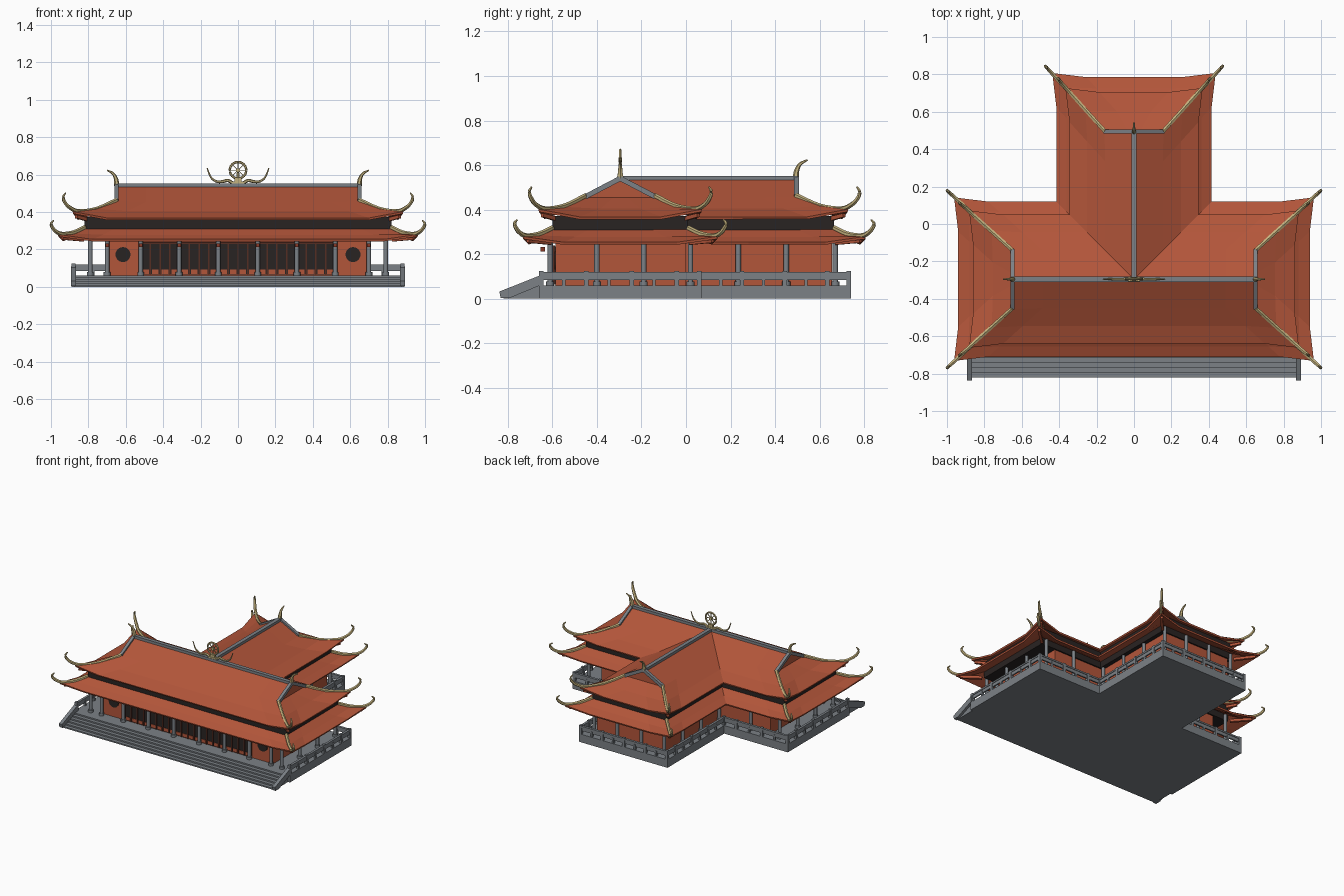
import bpy, bmesh, math
from mathutils import Matrix, Vector

if "Cube" in bpy.data.objects:
    bpy.data.objects.remove(bpy.data.objects["Cube"], do_unlink=True)


def material(name, rgb):
    m = bpy.data.materials.new(name)
    m.use_nodes = True
    m.diffuse_color = (*rgb, 1)
    m.node_tree.nodes["Principled BSDF"].inputs["Base Color"].default_value = (*rgb, 1)
    return m


ORANGE = material("terracotta", (.45, .092, .042))
GREY = material("stone grey", (.20, .22, .24))
TAN = material("pale gold", (.56, .45, .21))
DARK = material("near black", (.022, .017, .016))
BROWN = material("dark brown", (.09, .026, .016))
RED = material("deep red", (.25, .04, .02))

CY = -.295      # depth of the main ridge
WING = .14      # extra length of the rear wing
CENTRE = Matrix.Translation((0, CY, 0))


def turn(deg, shift=0):
    return CENTRE @ Matrix.Rotation(math.radians(deg), 4, 'Z') @ Matrix.Translation((shift, 0, 0))


ENDS = [turn(0), turn(180), turn(90, WING)]


def finish(bm, name, mat, smooth=False):
    me = bpy.data.meshes.new(name)
    bmesh.ops.recalc_face_normals(bm, faces=bm.faces)
    bm.to_mesh(me)
    bm.free()
    ob = bpy.data.objects.new(name, me)
    me.materials.append(mat)
    bpy.context.collection.objects.link(ob)
    if smooth:
        bpy.context.view_layer.objects.active = ob
        ob.select_set(True)
        bpy.ops.object.shade_smooth_by_angle(angle=math.radians(40))
        ob.select_set(False)
    return ob


def box(bm, x0, x1, y0, y1, z0, z1):
    m = Matrix.Translation(((x0 + x1) / 2, (y0 + y1) / 2, (z0 + z1) / 2))
    bmesh.ops.create_cube(bm, size=1, matrix=m @ Matrix.Diagonal((x1 - x0, y1 - y0, z1 - z0, 1)))


def prism(bm, pts, offset):
    f = bm.faces.new([bm.verts.new(p) for p in pts])
    new = bmesh.ops.extrude_face_region(bm, geom=[f])["geom"]
    bmesh.ops.translate(bm, verts=[v for v in new if isinstance(v, bmesh.types.BMVert)], vec=offset)


def cylinder(bm, pos, r, h, axis='Z', n=12):
    m = Matrix.Translation(pos)
    if axis == 'Y':
        m = m @ Matrix.Rotation(math.pi / 2, 4, 'X')
    bmesh.ops.create_cone(bm, cap_ends=True, segments=n, radius1=r, radius2=r, depth=h, matrix=m)


def spline(pts, steps=4):
    p = [Vector(q) for q in pts]
    p = [2 * p[0] - p[1]] + p + [2 * p[-1] - p[-2]]
    out = []
    for a, b, c, d in zip(p, p[1:], p[2:], p[3:]):
        for t in (k / steps for k in range(steps)):
            out.append(b + (c - a) * t / 2 + (a * 2 - b * 5 + c * 4 - d) * t * t / 2
                       + (b * 3 - a - c * 3 + d) * t ** 3 / 2)
    return out + [p[-2]]


def tube(bm, pts, r0, r1, m=Matrix(), sides=6, taper=1.0):
    """Sweep a regular section along pts, thinning from r0 to r1 after the taper start."""
    rings = []
    pts = [m @ Vector(p) for p in pts]
    for i, p in enumerate(pts):
        t = (pts[min(i + 1, len(pts) - 1)] - pts[max(i - 1, 0)]).normalized()
        side = t.cross(Vector((0, 0, 1)))
        side = side.normalized() if side.length > .05 else Vector((0, 1, 0))
        up = side.cross(t)
        r = r0 + (r1 - r0) * (i / (len(pts) - 1)) ** taper
        ang = [2 * math.pi * (k + .5) / sides for k in range(sides)]
        rings.append([bm.verts.new(p + side * r * math.cos(a) + up * r * math.sin(a)) for a in ang])
    for q, s in zip(rings, rings[1:]):
        for k in range(sides):
            j = (k + 1) % sides
            bm.faces.new((q[k], q[j], s[j], s[k]))
    bm.faces.new(rings[0])
    bm.faces.new(rings[-1])


# Roof slopes: each row is distance out, start, end, height
def slope(bm, m, rows, flare_lo, flare_hi, lift):
    grid = []
    n = len(rows) - 1
    for i, (d, lo, hi, z) in enumerate(rows):
        s = (i / n) ** 2
        inset = min(.16, (hi - lo) * .4)
        out = .022 * s
        row = [(d + out * flare_lo, lo - out * flare_lo, z + lift * s * flare_lo), (d, lo + inset, z),
               (d, hi - inset, z), (d + out * flare_hi, hi + out * flare_hi, z + lift * s * flare_hi)]
        grid.append([bm.verts.new(m @ Vector(p)) for p in row])
    for a, b in zip(grid, grid[1:]):
        for k in range(3):
            bm.faces.new((a[k], b[k], b[k + 1], a[k + 1]))


def roof(name, rows, first_end_row, lift):
    bm = bmesh.new()
    w = WING
    slope(bm, turn(-90), [(b, -a, a, z) for b, a, z in rows], 1, 1, lift)
    slope(bm, turn(90), [(b, -a, -b, z) for b, a, z in rows], 1, 0, lift)
    slope(bm, turn(90), [(b, b, a, z) for b, a, z in rows], 0, 1, lift)
    slope(bm, turn(0), [(b, b, a + w, z) for b, a, z in rows], 0, 1, lift)
    slope(bm, turn(180), [(b, -a - w, -b, z) for b, a, z in rows], 1, 0, lift)
    for m in ENDS:
        slope(bm, m, [(a, -b, b, z) for b, a, z in rows[first_end_row:]], 1, 1, lift)
        if first_end_row:   # gable triangle
            b, a, z = rows[1]
            bm.faces.new([bm.verts.new(m @ Vector(p)) for p in ((a, -b, z), (a, b, z), (a, 0, rows[0][2]))])
    bmesh.ops.remove_doubles(bm, verts=bm.verts, dist=.0005)
    ob = finish(bm, name, ORANGE)
    if sum(p.normal.z * p.area for p in ob.data.polygons) < 0:
        ob.data.flip_normals()
    mod = ob.modifiers.new("thickness", 'SOLIDIFY')
    mod.thickness, mod.offset = .012, -1


roof("upper_roof", [(0, .65, .54), (.155, .65, .455), (.25, .755, .404), (.345, .86, .368)], 1, .034)
roof("lower_roof", [(.3, .815, .312), (.36, .88, .278), (.415, .94, .254)], 0, .026)

# Hip ridges with curled horns, verges, ridge tips and corner rafters
hips, verges, rafters = bmesh.new(), bmesh.new(), bmesh.new()
upper_hip = [(.65, .155, .463), (.755, .25, .416), (.85, .335, .403), (.9, .38, .424),
             (.928, .402, .455), (.934, .408, .482), (.922, .398, .502)]
lower_hip = [(.82, .305, .318), (.88, .365, .29), (.94, .42, .282), (.975, .452, .297),
             (.995, .47, .322), (.998, .474, .34), (.986, .463, .354)]
tip = [(.648, 0, .54), (.652, 0, .575), (.668, 0, .605), (.7, 0, .623)]
for m in ENDS:
    for s in (-1, 1):
        for path in (upper_hip, lower_hip):
            tube(hips, spline([(a, b * s, z) for a, b, z in path]), .012, .004, m, taper=3)
        tube(verges, [(.65, 0, .54), (.65, .157 * s, .458)], .016, .016, m, 4)
        tube(rafters, [(.79, .275 * s, .355), (.865, .35 * s, .375)], .014, .012, m, 4)
        tube(rafters, [(.83, .315 * s, .252), (.94, .415 * s, .26)], .014, .012, m, 4)
    tube(hips, spline(tip), .015, .004, m)
box(verges, -.65, .65, CY - .014, CY + .014, .525, .552)
box(verges, -.014, .014, CY, .5, .525, .552)
finish(hips, "hip_ridges_and_horns", TAN, True)
finish(verges, "ridge_beams", GREY)
finish(rafters, "corner_rafters", ORANGE)

# Ridge wheel with curling side scrolls
bm = bmesh.new()
hub = Vector((0, CY, .623))
ring = [hub + Vector((math.cos(a), 0, math.sin(a))) * .044 for a in (math.tau * k / 24 for k in range(25))]
tube(bm, ring, .0065, .0065)
for k in range(4):
    v = Vector((math.cos(k * math.pi / 4), 0, math.sin(k * math.pi / 4))) * .044
    tube(bm, [hub - v, hub + v], .003, .003, sides=4)
cylinder(bm, hub, .011, .016, 'Y')
box(bm, -.032, .032, CY - .012, CY + .012, .55, .562)
box(bm, -.018, .018, CY - .009, CY + .009, .562, .58)
scroll = [(.03, .556), (.055, .568), (.085, .562), (.115, .563), (.145, .585), (.165, .634)]
for s in (-1, 1):
    tube(bm, spline([(x * s, CY, z) for x, z in scroll]), .009, .003, taper=2)
finish(bm, "ridge_wheel", TAN, True)


# T-shaped outline of given half width, half depth, wing half width and wing end
def tee(hx, y0, y1, wx, y2, z):
    half = [(hx, y0), (hx, y1), (wx, y1), (wx, y2)]
    return [(x, y, z) for x, y in half] + [(-x, y, z) for x, y in reversed(half)]


for name, mat, shape, z0, z1 in (
        ("platform", GREY, (.89, -.66, .07, .365, .74), 0, .06),
        ("walls", ORANGE, (.7, -.585, 0, .275, .655), .06, .26),
        ("clerestory_band", DARK, (.82, -.6, .01, .305, .665), .25, .372)):
    bm = bmesh.new()
    prism(bm, tee(*shape, z0), (0, 0, z1 - z0))
    finish(bm, name, mat)

# Front steps and sloping side walls
bm = bmesh.new()
STEPS = 6
for i in range(STEPS):
    box(bm, -.875, .875, -.82 + i * .16 / STEPS, -.65, 0, .06 * (i + 1) / STEPS)
for x in (-.893, .867):
    side = [(-.65, .107), (-.838, .032), (-.832, .004), (-.79, .004), (-.65, .062)]
    prism(bm, [(x, y, z) for y, z in side], (.026, 0, 0))
finish(bm, "front_steps", GREY)

# Columns with bases
bm = bmesh.new()
front_x = [s * x for x in (.105, .315, .52, .7, .79) for s in (-1, 1)]
spots = [(x, -.61) for x in front_x]
for s in (-1, 1):
    spots += [(s * .79, y) for y in (-.4, -.19, .02)] + [(s * .55, .02)]
    spots += [(s * .29, y) for y in (.02, .235, .45, .67)] + [(s * .1, .67)]
for x, y in spots:
    cylinder(bm, (x, y, .172), .012, .225)
    cylinder(bm, (x, y, .068), .018, .02)
finish(bm, "columns", GREY, True)

# Small hanging lanterns in front of the columns
bm = bmesh.new()
for x in front_x[:8]:
    box(bm, x - .009, x + .009, -.652, -.632, .212, .232)
finish(bm, "lanterns", RED)

# Balustrade around the platform sides and rear
bm = bmesh.new()
line = [(.88, -.65), (.88, .06), (.355, .06), (.355, .73), (0, .73)]
for s in (-1, 1):
    for (xa, ya), (xb, yb) in zip(line, line[1:]):
        x0, x1 = sorted((xa * s, xb * s))
        for w, z0, z1 in ((.009, .108, .12), (.005, .084, .108)):
            box(bm, x0 - w, x1 + w, ya - w, yb + w, z0, z1)
        n = round((x1 - x0 + yb - ya) / .1)
        for k in range(n + 1):
            x, y = (xa + (xb - xa) * k / n) * s, ya + (yb - ya) * k / n
            w, top = (.01, .125) if k % 2 == 0 else (.007, .1)
            box(bm, x - w, x + w, y - w, y + w, .055, top)
finish(bm, "balustrade", GREY)

# Front doors with bars and lower panels, and round windows
doors, bars, panels = bmesh.new(), bmesh.new(), bmesh.new()
box(doors, -.525, .525, -.59, -.58, .065, .235)
for x in (-.615, .615):
    cylinder(doors, (x, -.586, .172), .04, .01, 'Y', 24)
COUNT = 20
for k in range(COUNT + 1):
    x = -.52 + 1.04 * k / COUNT
    box(bars, x - .004, x + .004, -.596, -.589, .065, .235)
    if k < COUNT:
        box(panels, x + .008, x + .044, -.593, -.589, .068, .092)
box(bars, -.525, .525, -.596, -.589, .228, .238)
finish(doors, "doors_and_round_windows", DARK)
finish(bars, "door_bars", BROWN)
finish(panels, "door_lower_panels", ORANGE)
